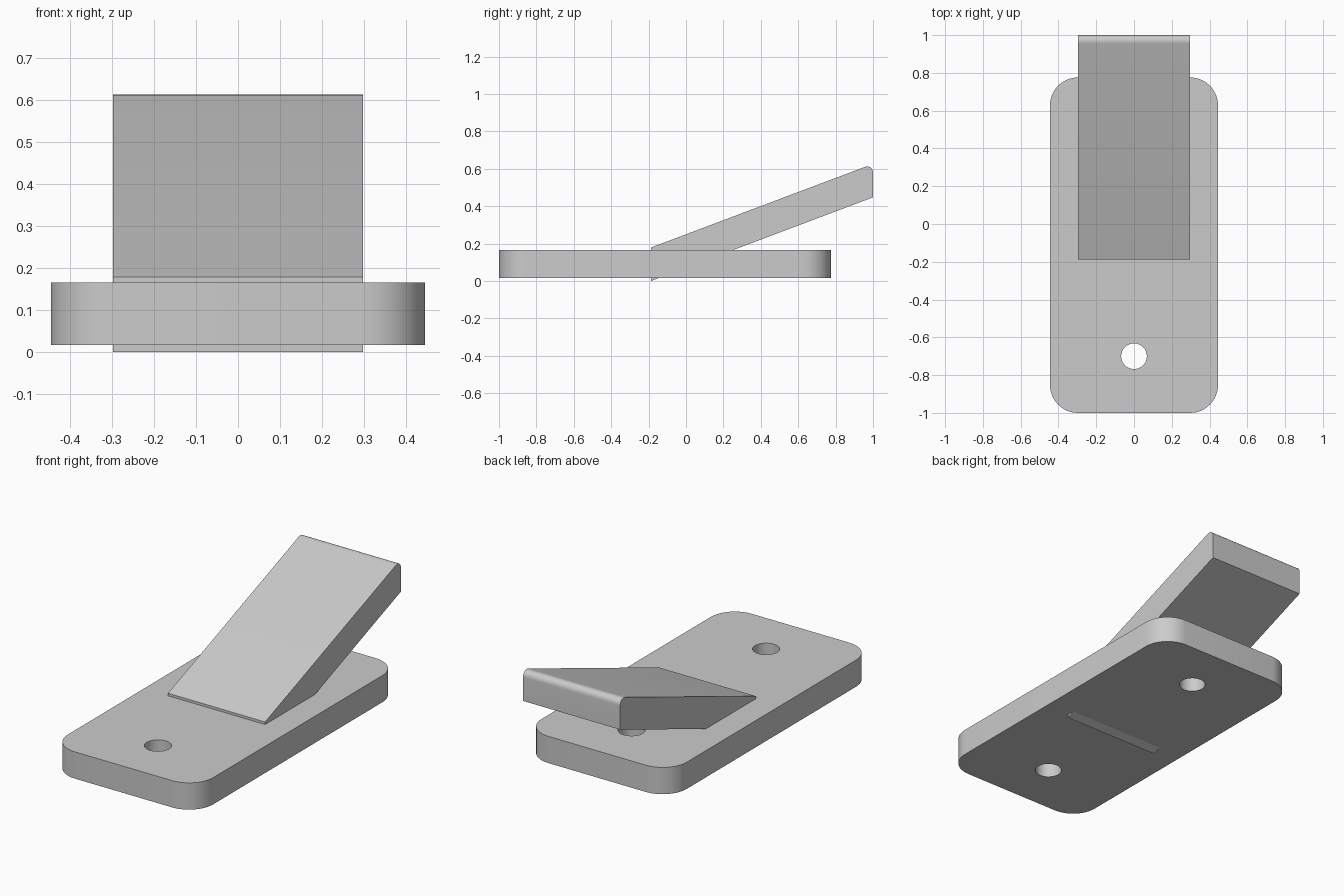
import bpy, bmesh, math
from mathutils import Vector

cube = bpy.data.objects.get("Cube")
if cube:
    bpy.data.objects.remove(cube, do_unlink=True)

GREY = (0.6, 0.6, 0.6, 1.0)
mat = bpy.data.materials.new("light grey")
mat.use_nodes = True
mat.diffuse_color = GREY
mat.node_tree.nodes["Principled BSDF"].inputs["Base Color"].default_value = GREY


def prism(name, profile, sweep, rounds=(), radius=0.0, segments=1):
    """Extrude a closed profile along sweep, rounding the listed corners."""
    bm = bmesh.new()
    base = [bm.verts.new(p) for p in profile]
    face = bm.faces.new(base)
    side = bmesh.ops.extrude_face_region(bm, geom=[face])["geom"]
    top = [v for v in side if isinstance(v, bmesh.types.BMVert)]
    bmesh.ops.translate(bm, verts=top, vec=sweep)
    if rounds:
        corners = [Vector(profile[i]) for i in rounds]
        edges = [e for e in bm.edges
                 if any((v.co - c).length < 1e-5 for v in e.verts for c in corners)
                 and (e.verts[0].co - e.verts[1].co).cross(Vector(sweep)).length < 1e-5]
        bmesh.ops.bevel(bm, geom=edges, offset=radius, offset_type='OFFSET',
                        segments=segments, profile=0.5, affect='EDGES')
    bmesh.ops.recalc_face_normals(bm, faces=bm.faces)
    mesh = bpy.data.meshes.new(name)
    bm.to_mesh(mesh)
    bm.free()
    mesh.materials.append(mat)
    obj = bpy.data.objects.new(name, mesh)
    bpy.context.collection.objects.link(obj)
    return obj


def activate(obj):
    bpy.ops.object.select_all(action='DESELECT')
    obj.select_set(True)
    bpy.context.view_layer.objects.active = obj


# Base plate with rounded corners
W, FRONT, BACK, LOW, HIGH = 0.445, -1.0, 0.776, 0.017, 0.165
plate = prism("base_plate",
              [(-W, FRONT, LOW), (W, FRONT, LOW), (W, BACK, LOW), (-W, BACK, LOW)],
              (0, 0, HIGH - LOW), rounds=range(4), radius=0.148, segments=12)

# Screw holes, one near each end
for y in (-0.70, 0.476):
    bpy.ops.mesh.primitive_cylinder_add(vertices=48, radius=0.068, depth=1,
                                        location=(0, y, HIGH))
    cutter = bpy.context.object
    cutter.name = "hole_cutter"
    cutter.hide_render = True
    activate(plate)
    cut = plate.modifiers.new("screw_hole", 'BOOLEAN')
    cut.operation = 'DIFFERENCE'
    cut.solver = 'EXACT'
    cut.object = cutter
    bpy.ops.object.modifier_apply(modifier=cut.name)
    bpy.data.objects.remove(cutter, do_unlink=True)

# Sloping arm, rounded along its upper tip
A = 0.297
arm = prism("sloping_arm",
            [(-A, -0.187, 0), (-A, 1, 0.447), (-A, 1, 0.626), (-A, -0.187, 0.179)],
            (2 * A, 0, 0), rounds=[2], radius=0.049, segments=10)

for obj in (plate, arm):
    activate(obj)
    bpy.ops.object.shade_smooth_by_angle(angle=math.radians(30))
